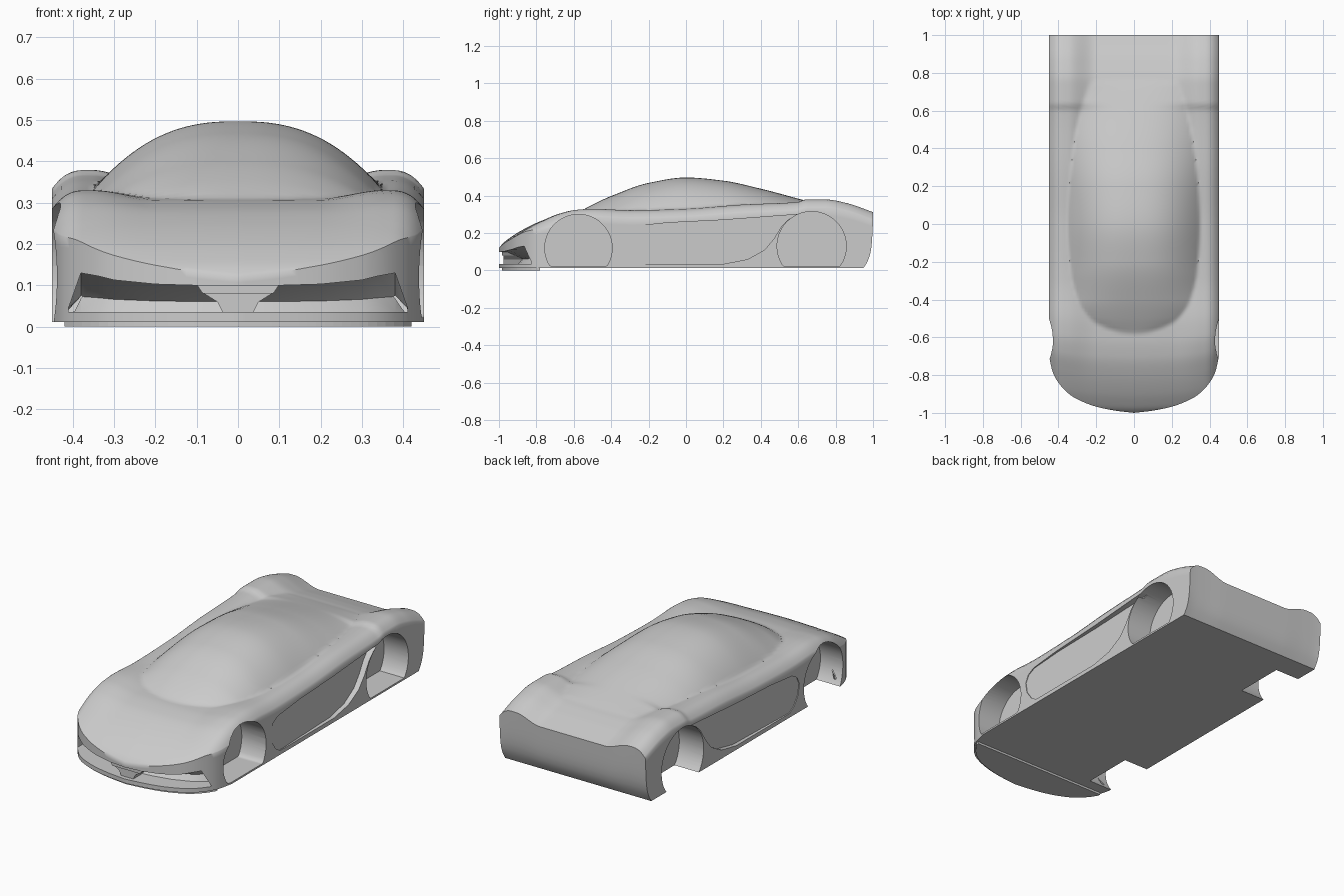
import bpy, bmesh, math

cube = bpy.data.objects.get("Cube")
if cube:
    bpy.data.objects.remove(cube, do_unlink=True)

paint = bpy.data.materials.new("plain_grey")
paint.use_nodes = True
paint.diffuse_color = (0.6, 0.6, 0.6, 1)
paint.node_tree.nodes["Principled BSDF"].inputs["Base Color"].default_value = (0.6, 0.6, 0.6, 1)

HALF = 0.45     # half width of the body
FLOOR = 0.012   # underside height


def clamp(v):
    return max(0.0, min(1.0, v))


def smooth(a, b, v):
    t = clamp((v - a) / (b - a))
    return t * t * (3 - 2 * t)


def curve(points):
    """Monotone smooth curve through a few points."""
    n = len(points)
    slope = [(points[i + 1][1] - points[i][1]) / (points[i + 1][0] - points[i][0]) for i in range(n - 1)]
    tangent = [slope[0]]
    for a, b in zip(slope, slope[1:]):
        tangent.append(2 * a * b / (a + b) if a * b > 0 else 0.0)
    tangent.append(slope[-1])

    def value(v):
        v = max(points[0][0], min(points[-1][0], v))
        i = 0
        while i < n - 2 and v > points[i + 1][0]:
            i += 1
        (x0, y0), (x1, y1) = points[i], points[i + 1]
        h = x1 - x0
        t = (v - x0) / h
        return (y0 * (1 + 2 * t) * (1 - t) ** 2 + tangent[i] * h * t * (1 - t) ** 2
                + y1 * t * t * (3 - 2 * t) + tangent[i + 1] * h * t * t * (t - 1))
    return value


# Styling lines of the body
nose_plan = curve([(0, -1), (.1, -.988), (.2, -.967), (.3, -.928), (.35, -.895),
                   (.4, -.84), (.43, -.785), (.45, -.7)])
fender_line = curve([(-1, .12), (-.98, .145), (-.95, .17), (-.9, .205), (-.8, .26), (-.7, .302),
                     (-.6, .324), (-.5, .33), (-.3, .322), (0, .33), (.3, .352), (.6, .366),
                     (.64, .379), (.75, .379), (.86, .36), (1, .312)])
deck_drop = curve([(-1, 0), (-.8, .006), (-.58, .018), (-.3, .022), (.4, .05), (.7, .04), (.9, .045), (1, .04)])
roof_line = curve([(-.58, .308), (-.5, .352), (-.4, .398), (-.2, .468), (0, .497),
                   (.2, .48), (.4, .437), (.6, .384), (.76, .34), (.9, .29)])
canopy_plan = curve([(-.58, .01), (-.57, .08), (-.55, .15), (-.5, .235), (-.4, .3), (-.25, .335),
                     (0, .35), (.15, .345), (.4, .32), (.6, .28), (.76, .23), (.9, .2)])


def body_height(x, y):
    x = abs(x)
    back = y - 0.25 * (nose_plan(x) + 1) * clamp((-.4 - y) / .4)
    crown = fender_line(back)
    z = crown - deck_drop(back) * (1 - smooth(.2, .35, x))
    return z - 0.045 * clamp((x - .37) / .08) ** 2.5


def top_height(x, y):
    z = body_height(x, y)
    half = canopy_plan(y)
    if -.58 < y < .9 and abs(x) < half:
        roof = roof_line(y)
        base = min(body_height(half, y), roof - .002)
        z = max(z, base + (roof - base) * (1 - (abs(x) / half) ** 2.5))
    return z


def finish(bm, name):
    bmesh.ops.recalc_face_normals(bm, faces=bm.faces)
    mesh = bpy.data.meshes.new(name)
    bm.to_mesh(mesh)
    bm.free()
    mesh.materials.append(paint)
    obj = bpy.data.objects.new(name, mesh)
    bpy.context.collection.objects.link(obj)
    return obj


def loft(name, sections):
    """Closed solid through equal-length outlines."""
    bm = bmesh.new()
    rings = [[bm.verts.new(p) for p in s] for s in sections]
    n = len(rings[0])
    for a, b in zip(rings, rings[1:]):
        for i in range(n):
            bm.faces.new((a[i], a[(i + 1) % n], b[(i + 1) % n], b[i]))
    bm.faces.new(rings[0])
    bm.faces.new(rings[-1])
    return finish(bm, name)


def build_body(nx=64, ny=130, rows=8):
    bm = bmesh.new()
    grid = []
    for i in range(nx + 1):
        u = 2 * i / nx - 1
        x = HALF * (u + math.sin(u * math.pi / 2)) / 2
        front = nose_plan(abs(x))
        column = []
        for j in range(ny + 1):
            y = front + (1 - front) * (j / ny) ** 1.15
            column.append(bm.verts.new((x, y, top_height(x, y))))
        grid.append(column)
    for a, b in zip(grid, grid[1:]):
        for j in range(ny):
            bm.faces.new((a[j], b[j], b[j + 1], a[j + 1]))
    # Walls drop from the rim; the tail tucks in towards the floor
    rim = [c[0] for c in grid] + grid[-1][1:] + [c[-1] for c in reversed(grid[:-1])] + grid[0][-2:0:-1]
    ring, n = rim, len(rim)
    for k in range(1, rows + 1):
        t = k / rows
        lower = []
        for v in rim:
            x, y, z = v.co
            y -= clamp((y - .8) / .2) * (.012 * t + .04 * t ** 5)
            lower.append(bm.verts.new((x, y, z + (FLOOR - z) * t)))
        for i in range(n):
            bm.faces.new((ring[i], ring[(i + 1) % n], lower[(i + 1) % n], lower[i]))
        ring = lower
    bm.faces.new(ring)
    return finish(bm, "body")


def cut(target, cutter):
    cutter.hide_render = True
    mod = target.modifiers.new("cut", 'BOOLEAN')
    mod.operation = 'DIFFERENCE'
    mod.solver = 'EXACT'
    mod.object = cutter
    bpy.ops.object.select_all(action='DESELECT')
    bpy.context.view_layer.objects.active = target
    target.select_set(True)
    bpy.ops.object.modifier_apply(modifier=mod.name)
    bpy.data.objects.remove(cutter, do_unlink=True)


body = build_body()

# Wheel wells: the left pair keep a thin floor, the right pair are open below
for side, low in ((1, .022), (-1, -.05)):
    for cy, cz, r in ((-.575, .12, .18), (.672, .13, .185)):
        arc = [(cy + r * math.cos(a), max(low, cz + r * math.sin(a)))
               for a in (2 * math.pi * (k + .5) / 64 for k in range(64))]
        cut(body, loft("well_cutter", [[(side * x, y, z) for y, z in arc] for x in (.3, .6)]))

# Side scoops that deepen towards the rear fender
scoop = [(-.29, .235), (-.335, .21), (-.355, .17), (-.345, .11), (-.31, .06), (-.27, .035), (.2, .035),
         (.33, .06), (.42, .11), (.47, .17), (.51, .235), (.55, .275), (.6, .3), (.2, .27), (-.1, .255)]
for side in (1, -1):
    inner = [(side * (.447 - .035 * (y + .36)), y, z) for y, z in scoop]
    outer = [(side * .6, y, z) for y, z in scoop]
    cut(body, loft("scoop_cutter", [inner, outer]))

# Wedge-shaped front intake that follows the curve of the nose
lip = curve([(0, .1), (.1, .1), (.2, .103), (.3, .113), (.38, .13), (.41, .045)])
sections = []
for x in (-.41, -.38, -.34, -.3, -.2, -.1, 0, .1, .2, .3, .34, .38, .41):
    f, top = nose_plan(abs(x)), lip(abs(x))
    mid = .035 + .4 * (top - .035)
    sections.append([(x, y, z) for y, z in ((-1.1, .035), (-1.1, top), (f + .03, top),
                                            (f + .12, mid), (f + .1, .035))])
cut(body, loft("intake_cutter", sections))

# Centre strut and small nose plate inside the intake
strut = [(-.085, .082), (-.05, .06), (-.035, .03), (.035, .03), (.05, .06), (.085, .082)]
loft("intake_strut", [[(x, y, z) for x, z in strut] for y in (-.975, -.87)])
plate = [(-.1, .102), (-.085, .08), (.085, .08), (.1, .102)]
loft("nose_plate", [[(x, y, z) for x, z in plate] for y in (-.984, -.9)])

# Thin splitter under the nose
edge = [(.42 * k / 20, nose_plan(abs(.42 * k / 20)) + .015) for k in range(-20, 21)]
edge += [(.42, -.78), (-.42, -.78)]
loft("front_splitter", [[(x, y, z) for x, y in edge] for z in (0, .014)])

bpy.ops.object.select_all(action='DESELECT')
bpy.context.view_layer.objects.active = body
body.select_set(True)
bpy.ops.object.shade_smooth_by_angle(angle=math.radians(42))
